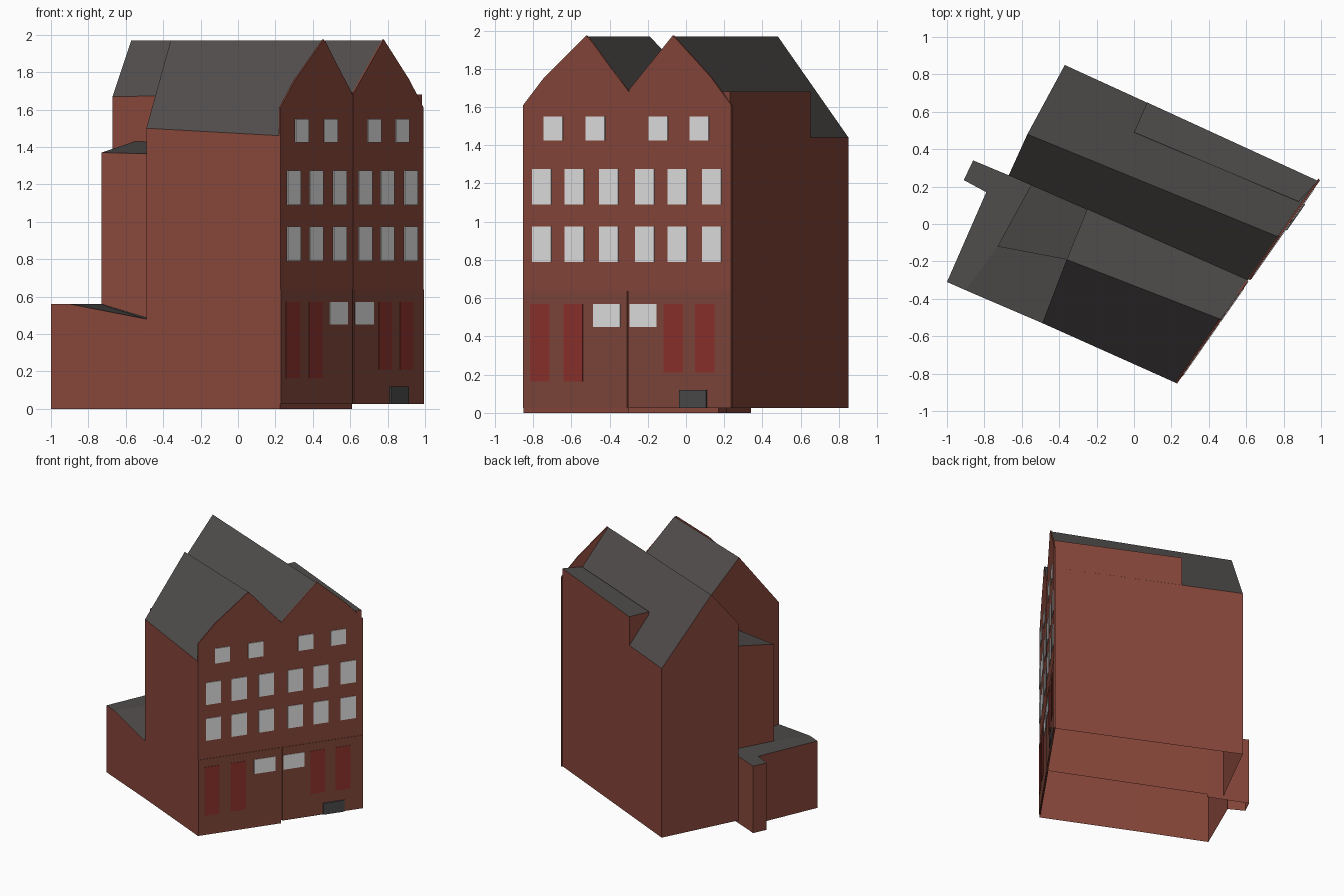
import bpy, bmesh
from mathutils import Vector

cube = bpy.data.objects.get("Cube")
if cube:
    bpy.data.objects.remove(cube, do_unlink=True)


def material(name, rgb):
    m = bpy.data.materials.new(name)
    m.use_nodes = True
    m.diffuse_color = (*rgb, 1)
    m.node_tree.nodes["Principled BSDF"].inputs["Base Color"].default_value = (*rgb, 1)
    return m


brick = material("brick", (0.245, 0.063, 0.043))
base_brick = material("ground_floor_brick", (0.215, 0.063, 0.043))
slate = material("slate", (0.08, 0.074, 0.071))
glass = material("pale_glass", (0.78, 0.78, 0.78))
red = material("red_paint", (0.27, 0.032, 0.026))
grey = material("grey_hatch", (0.07, 0.07, 0.07))


def finish(name, bm, mats):
    mesh = bpy.data.meshes.new(name)
    bm.to_mesh(mesh)
    bm.free()
    for m in mats:
        mesh.materials.append(m)
    bpy.context.collection.objects.link(bpy.data.objects.new(name, mesh))


def loft(name, ring_a, ring_b, mats, open_sides=(), open_caps=()):
    """Solid between two matching rings; upward faces take the second material."""
    bm = bmesh.new()
    a = [bm.verts.new(p) for p in ring_a]
    b = [bm.verts.new(p) for p in ring_b]
    caps = [bm.faces.new(a), bm.faces.new(b[::-1])]
    sides = []
    for i in range(len(a)):
        j = (i + 1) % len(a)
        sides.append(bm.faces.new((a[j], a[i], b[i], b[j])))
    bmesh.ops.recalc_face_normals(bm, faces=bm.faces)
    if len(mats) > 1:
        for f in bm.faces:
            f.normal_update()
            f.material_index = int(f.normal.z > 0.3)
    gone = [sides[i] for i in open_sides] + [caps[i] for i in open_caps]
    bmesh.ops.delete(bm, geom=gone, context='FACES')
    finish(name, bm, mats)


def house(name, front, back, floor, open_sides, open_caps=()):
    """Gabled shell from (eave, ridge, eave) points at each end."""
    def ring(pts):
        first, last = pts[0], pts[-1]
        return [(first[0], first[1], floor), *pts, (last[0], last[1], floor)]
    loft(name, ring(front), ring(back), [brick, slate], open_sides, open_caps)


def block(name, corners, floor, open_sides=()):
    """Bottomless block with a top that may slope, from (x, y, top) corners."""
    loft(name, [(x, y, floor) for x, y, z in corners], corners,
         [brick, slate], open_sides, (0,))


# Houses: hollow shells that share one party wall
south_back = [(-0.49, -0.53, 1.50), (-0.36, -0.19, 1.97), (-0.25, 0.08, 1.68)]
house("south_house",
      [(0.225, -0.85, 1.46), (0.465, -0.51, 1.97), (0.61, -0.30, 1.68)],
      south_back, 0, (3, 4), (1,))
house("north_house",
      [(0.61, -0.30, 1.68), (0.775, -0.07, 1.97), (0.985, 0.23, 1.44)],
      [(-0.67, 0.26, 1.67), (-0.57, 0.48, 1.97), (-0.37, 0.85, 1.44)], 0.025, (4,))
block("side_dormer", [(0, 0.49, 1.68), (0.07, 0.65, 1.68),
                      (0.985, 0.23, 1.68), (0.88, 0.12, 1.68)], 1.44)

# Rear gable wall above the extensions
gable = bmesh.new()
gable.faces.new([gable.verts.new(p) for p in
                 [(-0.36, -0.19, 0.45), (-0.49, -0.53, 0.48), *south_back,
                  (-0.25, 0.08, 1.42), (-0.36, -0.19, 1.36)]])
finish("south_rear_gable", gable, [brick])

# Rear extensions, open to one another inside
block("tall_extension", [(-0.73, -0.12, 1.37), (-0.36, -0.19, 1.36),
                         (-0.25, 0.08, 1.42), (-0.55, 0.21, 1.43)], 0.45, (1, 2))
block("low_extension", [(-1, -0.31, 0.56), (-0.90, -0.354, 0.56), (-0.73, -0.12, 0.56),
                        (-0.55, 0.21, 0.56), (-0.79, 0.17, 0.56)], 0, (1, 2, 3))
block("sloped_extension", [(-0.90, -0.354, 0.56), (-0.49, -0.53, 0.48),
                           (-0.36, -0.19, 0.45), (-0.73, -0.12, 0.56)], 0, (1, 2, 3))
block("garden_wall", [(-0.91, 0.235, 0.56), (-0.79, 0.17, 0.56),
                      (-0.55, 0.21, 0.56), (-0.86, 0.34, 0.56)], 0, (1,))

# Street front plane, addressed by y and z
start = Vector((0.225, -0.85, 0))
along = Vector((0.70, 1, 0))
outward = Vector((1, -0.70, 0)).normalized()


def plate(name, profile, offset, depth, mat):
    pts = [start + along * (y + 0.85) + Vector((0, 0, z)) for y, z in profile]
    loft(name, [p + outward * offset for p in pts],
         [p + outward * (offset - depth) for p in pts], [mat])


def panel(name, y, z, w, h, offset, mat, depth=0.005):
    plate(name, [(y, z), (y + w, z), (y + w, z + h), (y, z + h)], offset, depth, mat)


# Gabled facades, each with a ground floor panel
plate("south_facade", [(-0.85, 0.025), (-0.305, 0.025), (-0.305, 1.69), (-0.52, 1.975),
                       (-0.74, 1.755), (-0.85, 1.61)], 0.003, 0.01, brick)
plate("north_facade", [(-0.295, 0.025), (0.24, 0.025), (0.24, 1.61), (0.13, 1.76),
                       (-0.065, 1.975), (-0.295, 1.69)], 0.006, 0.01, brick)
panel("south_ground_floor", -0.85, 0.025, 0.545, 0.612, 0.006, base_brick)
panel("north_ground_floor", -0.295, 0.025, 0.535, 0.612, 0.009, base_brick)

# Windows and doors
for side, uppers, rows, doors, sill, shop, out in (
        ("south", (-0.74, -0.52), (-0.80, -0.63, -0.45), (-0.81, -0.635), 0.165, -0.48, 0.009),
        ("north", (-0.19, 0.025), (-0.26, -0.09, 0.09), (-0.11, 0.055), 0.21, -0.288, 0.012)):
    for y in uppers:
        panel(side + "_attic_window", y, 1.425, 0.10, 0.125, out, glass)
    for z in (0.79, 1.09):
        for y in rows:
            panel(side + "_window", y, z, 0.10, 0.185, out, glass)
    for y in doors:
        panel(side + "_door", y, sill, 0.10, 0.57 - sill, out, red)
    panel(side + "_shop_window", shop, 0.45, 0.14, 0.12, out, glass)
panel("cellar_hatch", -0.025, 0.025, 0.14, 0.095, 0.018, grey, 0.009)
